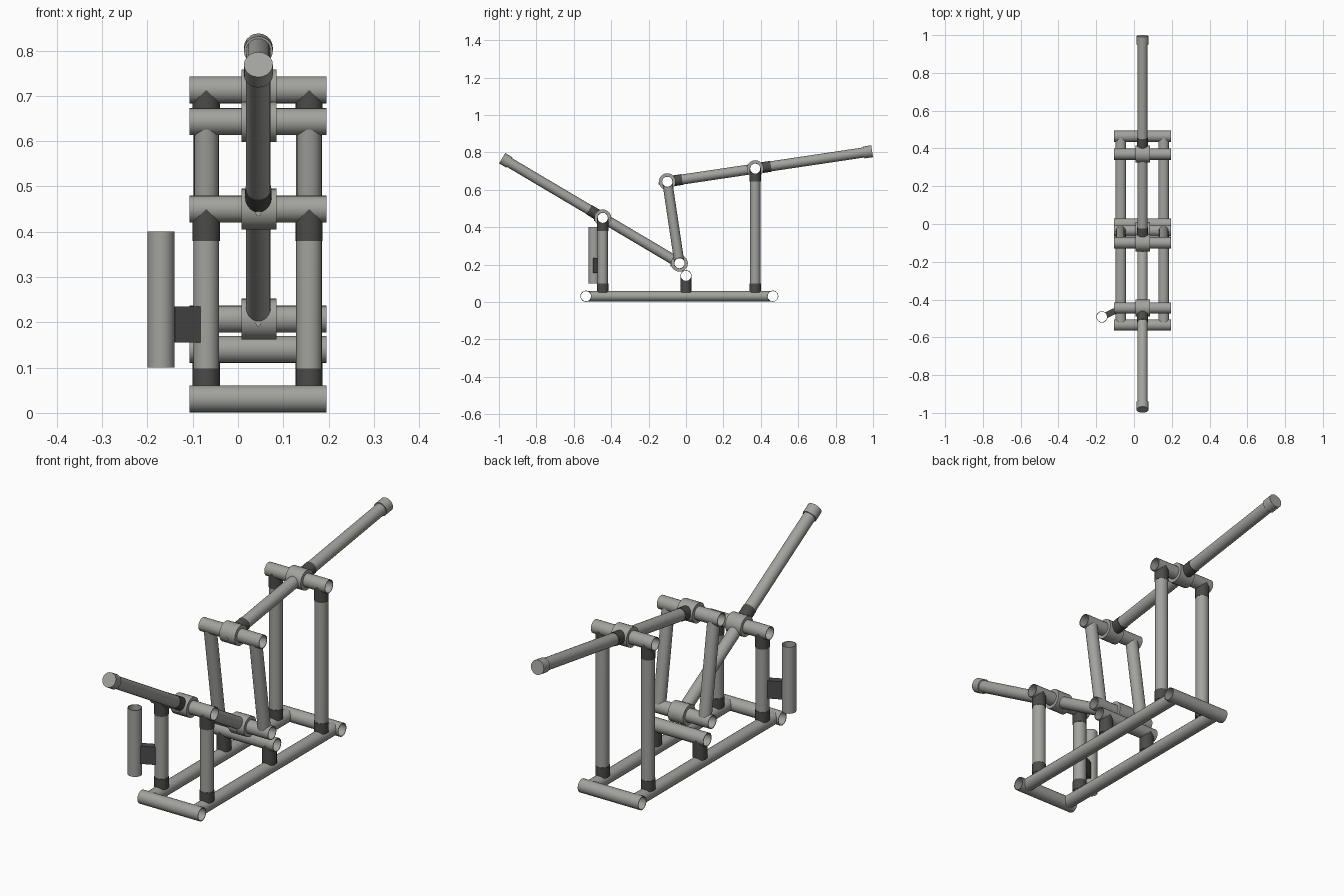
import bpy, bmesh, math
from mathutils import Vector

cube = bpy.data.objects.get("Cube")
if cube:
    bpy.data.objects.remove(cube, do_unlink=True)


def material(name, color):
    m = bpy.data.materials.new(name)
    m.use_nodes = True
    m.diffuse_color = color
    m.node_tree.nodes["Principled BSDF"].inputs["Base Color"].default_value = color
    return m


STEEL = material("light grey steel", (0.36, 0.36, 0.34, 1))
DARK = material("dark grey fitting", (0.07, 0.07, 0.068, 1))
SIDES = 20
R = 0.03          # cross tube radius
HUB = 0.045       # collar radius
ROD = 0.027       # lever and link radius
MID = 0.045       # lever plane
LEGS = {"right": -0.07, "left": 0.157}
X = Vector((1, 0, 0))
parts = []


def add(name, bm, mat):
    bmesh.ops.recalc_face_normals(bm, faces=bm.faces)
    mesh = bpy.data.meshes.new(name)
    bm.to_mesh(mesh)
    bm.free()
    mesh.materials.append(mat)
    ob = bpy.data.objects.new(name, mesh)
    bpy.context.collection.objects.link(ob)
    parts.append(ob)
    return ob


def tube(name, p, q, r, mat=STEEL, cut_p=0, cut_q=0, wall=0.003, solid=False):
    """Tube from p to q; cut_p and cut_q cope an end around a pipe along x."""
    p, q = Vector(p), Vector(q)
    axis = (q - p).normalized()
    u = X if abs(axis.x) < 0.5 else Vector((0, 1, 0))
    u = (u - axis * u.dot(axis)).normalized()
    v = axis.cross(u)
    bm = bmesh.new()

    def ring(c, rad, cut, sign):
        out = []
        for i in range(SIDES):
            a = math.tau * i / SIDES
            side = rad * math.sin(a)
            shift = math.sqrt(max(cut * cut - side * side, 0)) if cut else 0
            out.append(bm.verts.new(c + u * rad * math.cos(a) + v * side + axis * sign * shift))
        return out

    rings = [ring(p, r, cut_p, 1), ring(q, r, cut_q, -1)]
    if solid:
        for loop in rings:
            bm.faces.new(loop)
        pairs = [rings]
    else:
        rings += [ring(q, r - wall, cut_q, -1), ring(p, r - wall, cut_p, 1)]
        pairs = zip(rings, rings[1:] + rings[:1])
    for a, b in pairs:
        for i in range(SIDES):
            j = (i + 1) % SIDES
            bm.faces.new((a[i], a[j], b[j], b[i]))
    return add(name, bm, mat)


def toward(p, q, d):
    p, q = Vector(p), Vector(q)
    return p + (q - p).normalized() * d


# Cross tubes, as (y, z) of their axes
CROSS = {
    "base_front": (-0.535, 0.031), "base_back": (0.464, 0.031),
    "rest": (0.0, 0.14), "low_pivot": (-0.035, 0.207),
    "front_pivot": (-0.445, 0.45), "link_pivot": (-0.1, 0.643),
    "back_pivot": (0.37, 0.713),
}
for name, (y, z) in CROSS.items():
    tube(name + "_tube", (-0.107, y, z), (0.195, y, z), R)
    # Collar and its set screw on every pivot
    if name.endswith("pivot"):
        tube(name + "_collar", (0.008, y, z), (0.085, y, z), HUB, wall=0.0155)
        tube(name + "_screw", (MID, y - 0.04, z - 0.01), (MID, y - 0.047, z - 0.01),
             0.006, solid=True)


def at(name, x):
    return Vector((x, *CROSS[name]))


# Rails, legs, rests and links on each side
for side, x in LEGS.items():
    tube(side + "_base_rail", at("base_front", x), at("base_back", x), 0.0285, cut_p=R, cut_q=R)
    for end in ("front", "back"):
        top = at(end + "_pivot", x)
        foot = Vector((x, top.y, 0.05))
        tube(f"{side}_{end}_leg", foot, top, 0.0285, cut_q=R)
        tube(f"{side}_{end}_leg_foot_fitting", foot, toward(foot, top, 0.048), 0.03, DARK)
        tube(f"{side}_{end}_leg_top_fitting", top, toward(top, foot, 0.07), 0.03, DARK, cut_p=R)
    tube(side + "_rest_post", (x, 0, 0.05), at("rest", x), R, DARK, cut_q=R)
    tube(side + "_link", at("link_pivot", x), at("low_pivot", x), ROD, cut_p=R, cut_q=R)


# Levers: inner rod between two pivots, outer rod ending in a closed grip cap
def lever(name, inner, pivot, tip_y):
    a, b = at(inner, MID), at(pivot, MID)
    tip = b + (b - a) * ((tip_y - b.y) / (b.y - a.y))
    tube(name + "_inner_rod", a, b, ROD, cut_p=HUB, cut_q=HUB)
    tube(name + "_outer_rod", b, toward(tip, b, 0.02), ROD, cut_p=HUB)
    tube(name + "_outer_fitting", b, toward(b, tip, 0.085), 0.029, DARK, cut_p=HUB)
    tube(name + "_grip_cap", toward(tip, b, 0.045), tip, 0.032, solid=True)
    return a, b


lever("front_lever", "low_pivot", "front_pivot", -0.983)
a, b = lever("back_lever", "link_pivot", "back_pivot", 0.995)
tube("back_lever_inner_fitting", a, toward(a, b, 0.08), 0.029, DARK, cut_p=HUB)

# Upright side holder and its bracket
tube("holder_tube", (-0.17, -0.492, 0.1), (-0.17, -0.492, 0.4), R)
start, end = Vector((-0.146, -0.482, 0.195)), Vector((-0.084, -0.453, 0.195))
bm = bmesh.new()
bmesh.ops.create_cube(bm, size=1)
bmesh.ops.scale(bm, vec=((end - start).length, 0.032, 0.08), verts=bm.verts)
bracket = add("holder_bracket", bm, DARK)
bracket.location = (start + end) / 2
bracket.rotation_euler.z = math.atan2(end.y - start.y, end.x - start.x)

# Smooth round walls, keep ends sharp
bpy.ops.object.select_all(action="DESELECT")
for ob in parts:
    ob.select_set(True)
bpy.context.view_layer.objects.active = parts[0]
bpy.ops.object.shade_smooth_by_angle(angle=math.radians(35))
